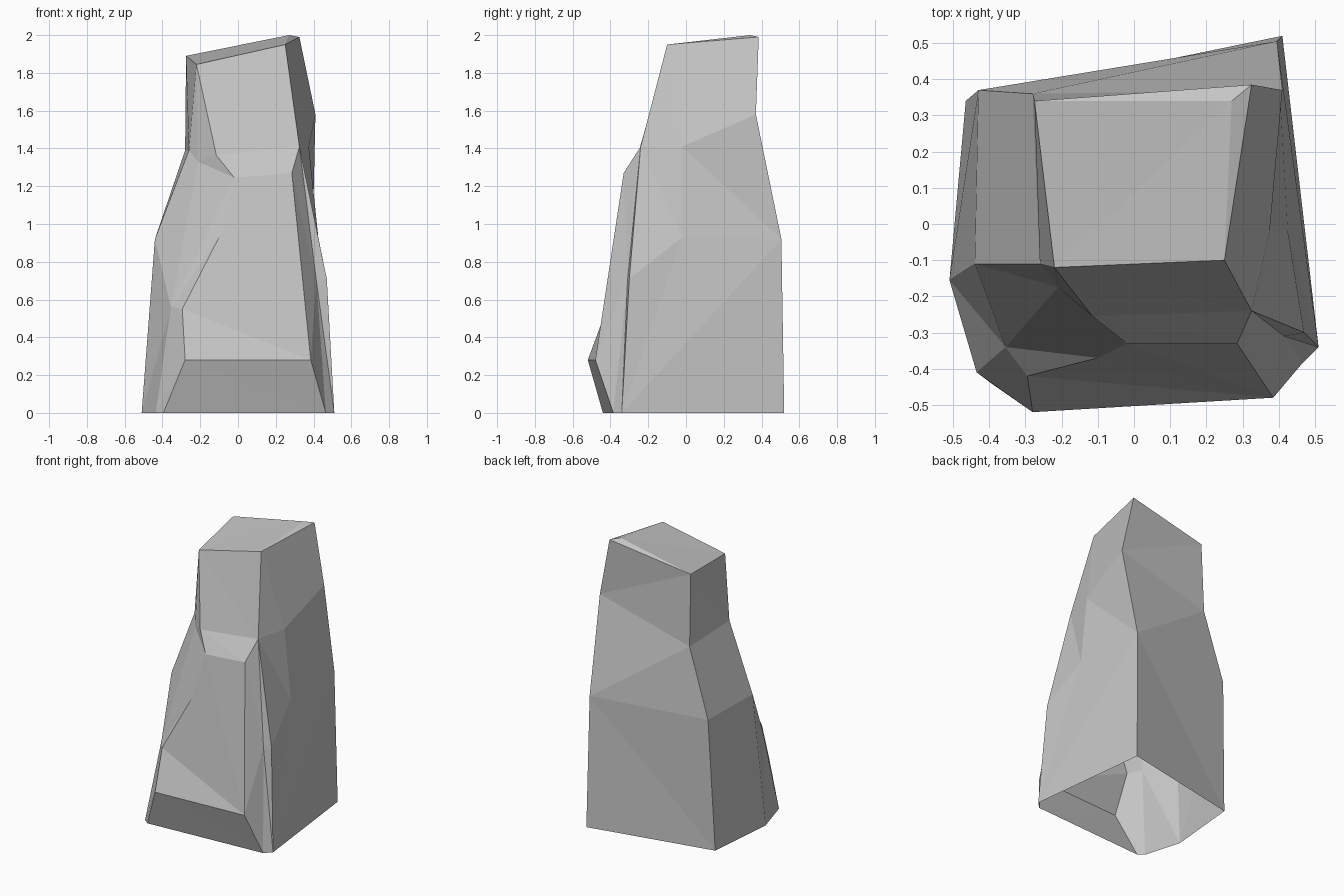
import bpy
import bmesh

# Remove the default cube only
default_cube = bpy.data.objects.get("Cube")
if default_cube:
    bpy.data.objects.remove(default_cube, do_unlink=True)

# Single stone colour
stone = bpy.data.materials.new("grey_stone")
stone.use_nodes = True
stone_colour = (0.56, 0.56, 0.56, 1)
stone.diffuse_color = stone_colour
stone.node_tree.nodes["Principled BSDF"].inputs["Base Color"].default_value = stone_colour

# Corners shared between several ridges
top_front_left = (-.22, -.12, 1.845)
top_front_right = (.25, -.1, 1.95)
top_back_right = (.325, .385, 1.99)
top_back_left = (-.275, .34, 1.89)
top_peak = (.27, .34, 2)
right_shoulder = (.325, -.24, 1.41)
foot_right = (.51, -.34, 0)
foot_front_right = (.465, -.385, 0)

# Vertical ridges of the rock, each running from the ground upwards
ridges = {
    "back_right": [(.41, .52, 0), (.395, .505, .92), (.41, .37, 1.58), top_back_right],
    "back_left": [(-.465, .34, 0), (-.43, .37, .92), (-.28, .36, 1.39), top_back_left],
    "left": [(-.51, -.155, 0), (-.44, -.11, .92), (-.26, -.11, 1.39), top_front_left],
    "left_corner": [(-.435, -.41, 0), (-.355, -.34, .56), (-.21, -.175, 1.33)],
    "front_left": [(-.395, -.44, 0), (-.28, -.52, .28), (-.295, -.42, .55),
                   (-.1, -.37, .93), (-.02, -.33, 1.245), (-.115, -.255, 1.365),
                   top_front_left],
    "front_right": [foot_front_right, (.385, -.48, .28), (.285, -.33, 1.27),
                    right_shoulder, top_front_right],
    "groove": [foot_front_right, (.415, -.31, .7), right_shoulder],
    "right_edge": [foot_right, (.47, -.3, .71), right_shoulder],
    "right_side": [foot_right, (.425, -.02, .93), (.375, -.02, 1.41), top_front_right],
}

# Facets between neighbouring ridges: each letter says which ridge climbs next
strips = [
    ("back_right", "back_left", "abbaba"),
    ("back_left", "left", "ababab"),
    ("left", "left_corner", "babaa"),
    ("left_corner", "front_left", "babbbabb"),
    ("front_left", "front_right", "abaaababab"),
    ("front_right", "groove", "baaa"),
    ("groove", "right_edge", "aba"),
    ("right_edge", "right_side", "ababb"),
    ("right_side", "back_right", "baabab"),
]

bm = bmesh.new()
corners = {}


def corner(point):
    """Return the one vertex that belongs to this point."""
    if point not in corners:
        corners[point] = bm.verts.new(point)
    return corners[point]


def facet(*points):
    """Add a flat face, skipping any that collapses to a line."""
    if len(set(points)) == len(points):
        bm.faces.new([corner(point) for point in points])


def stitch(first, second, climbs):
    """Fill the gap between two ridges with triangles."""
    i = j = 0
    for climb in climbs:
        if climb == "a":
            facet(first[i], second[j], first[i + 1])
            i += 1
        else:
            facet(first[i], second[j], second[j + 1])
            j += 1


for first_name, second_name, climbs in strips:
    stitch(ridges[first_name], ridges[second_name], climbs)

# Sloping cap; the underside stays open
facet(top_front_left, top_front_right, top_peak)
facet(top_front_left, top_peak, top_back_left)
facet(top_front_right, top_back_right, top_peak)
facet(top_peak, top_back_right, top_back_left)

mesh = bpy.data.meshes.new("rock")
bm.to_mesh(mesh)
bm.free()
mesh.materials.append(stone)
rock = bpy.data.objects.new("rock", mesh)
bpy.context.collection.objects.link(rock)
